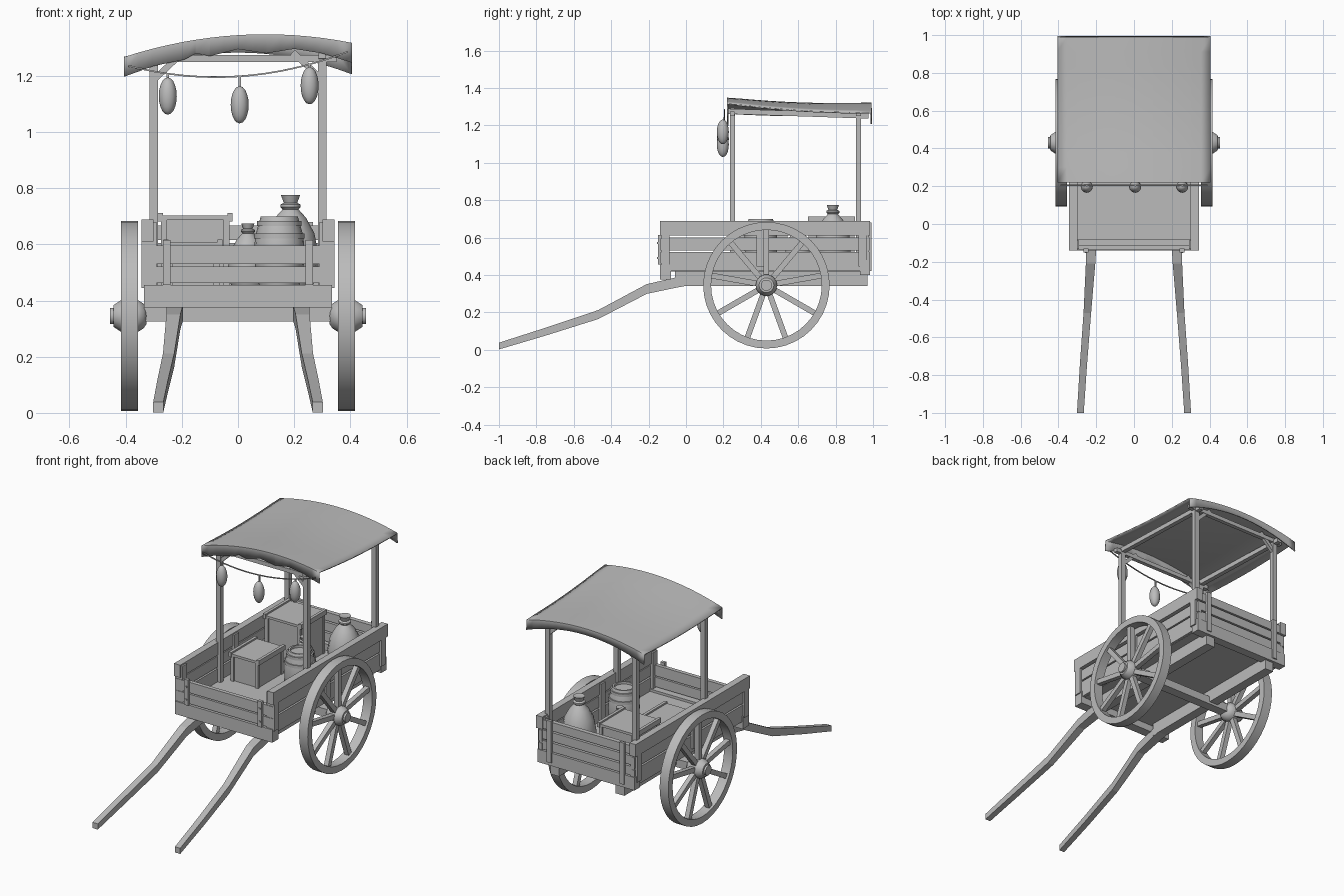
import bpy, bmesh, math
from mathutils import Vector, Matrix

if "Cube" in bpy.data.objects:
    bpy.data.objects.remove(bpy.data.objects["Cube"])

MAT = bpy.data.materials.new("plain_grey")
MAT.diffuse_color = (0.5, 0.5, 0.5, 1)
MAT.use_nodes = True
MAT.node_tree.nodes["Principled BSDF"].inputs["Base Color"].default_value = MAT.diffuse_color


def finish(name, bm, smooth=False):
    bmesh.ops.recalc_face_normals(bm, faces=bm.faces[:])
    me = bpy.data.meshes.new(name)
    bm.to_mesh(me)
    bm.free()
    me.materials.append(MAT)
    ob = bpy.data.objects.new(name, me)
    bpy.context.collection.objects.link(ob)
    if smooth:
        bpy.ops.object.select_all(action='DESELECT')
        ob.select_set(True)
        bpy.context.view_layer.objects.active = ob
        bpy.ops.object.shade_smooth_by_angle(angle=math.radians(35))
    return ob


def box(name, x, y, z):
    bm = bmesh.new()
    size = (x[1] - x[0], y[1] - y[0], z[1] - z[0])
    mid = ((x[0] + x[1]) / 2, (y[0] + y[1]) / 2, (z[0] + z[1]) / 2)
    bmesh.ops.create_cube(bm, size=1, matrix=Matrix.Translation(mid) @ Matrix.Diagonal((*size, 1)))
    return finish(name, bm)


def pair(name, x, y, z):
    box(name + "_right", x, y, z)
    box(name + "_left", (-x[1], -x[0]), y, z)


def skin(bm, rings, caps=True):
    rows = [[bm.verts.new(p) for p in r] for r in rings]
    n = len(rows[0])
    for a, b in zip(rows, rows[1:]):
        for i in range(n):
            j = (i + 1) % n
            bm.faces.new((a[i], a[j], b[j], b[i]))
    if caps:
        bm.faces.new(rows[0])
        bm.faces.new(rows[-1])
    else:
        for i in range(n):
            j = (i + 1) % n
            bm.faces.new((rows[-1][i], rows[-1][j], rows[0][j], rows[0][i]))


def lathe(name, profile, at, axis='Z', n=16, caps=True):
    """Turn (radius, height) points around an axis."""
    rings = []
    for r, h in profile:
        ring = []
        for i in range(n):
            a = 2 * math.pi * i / n
            c, s = r * math.cos(a), r * math.sin(a)
            ring.append(Vector(at) + Vector((c, s, h) if axis == 'Z' else (h, c, s)))
        rings.append(ring)
    bm = bmesh.new()
    skin(bm, rings, caps)
    return finish(name, bm, True)


def bar(name, a, b, w, d, up=(0, 1, 0)):
    """Square bar between two points; d is its size along 'up'."""
    a, b, up = Vector(a), Vector(b), Vector(up)
    side = (b - a).cross(up).normalized() * w / 2
    u = up * d / 2
    bm = bmesh.new()
    skin(bm, [[p + side + u, p + side - u, p - side - u, p - side + u] for p in (a, b)])
    return finish(name, bm)


# Wheels: rim, nine spokes, turned hub
WY, WZ = 0.43, 0.345
for s, tag in ((1, "right"), (-1, "left")):
    c = (s * 0.386, WY, WZ)
    lathe("wheel_rim_" + tag, [(0.338, -0.03), (0.338, 0.03), (0.296, 0.03), (0.296, -0.03)],
          c, 'X', 40, caps=False)
    for k in range(9):
        a = math.radians(90 + 40 * k)
        d = Vector((0, math.cos(a), math.sin(a)))
        bar("wheel_spoke_" + tag, Vector(c) + d * 0.03, Vector(c) + d * 0.30, 0.03, 0.03, (1, 0, 0))
    hub = [(0.03, -0.06), (0.045, -0.05), (0.058, -0.03), (0.058, 0.03), (0.04, 0.057), (0.03, 0.058), (0.03, 0.07)]
    lathe("wheel_hub_" + tag, [(r, h * s) for r, h in hub], c, 'X', 14)
box("axle_beam", (-0.36, 0.36), (0.40, 0.46), (0.325, 0.375))

# Chassis and floor
pair("chassis_beam", (0.195, 0.255), (-0.06, 0.97), (0.34, 0.418))
box("floor", (-0.315, 0.315), (-0.12, 0.96), (0.418, 0.44))
box("front_sill", (-0.335, 0.335), (-0.14, -0.08), (0.375, 0.455))
box("rear_sill", (-0.335, 0.335), (0.93, 0.985), (0.40, 0.48))

# Curved pull handles
path = [(0.225, 0.02, 0.38, 0.06, 0.07), (0.225, -0.05, 0.36, 0.06, 0.055), (0.23, -0.21, 0.325, 0.05, 0.052),
        (0.247, -0.47, 0.188, 0.04, 0.048), (0.268, -0.75, 0.097, 0.038, 0.042), (0.284, -1.0, 0.02, 0.036, 0.036)]
for s, tag in ((1, "right"), (-1, "left")):
    bm = bmesh.new()
    skin(bm, [[(s * x + i * w / 2, y, z + j * h / 2) for i, j in ((1, 1), (1, -1), (-1, -1), (-1, 1))]
              for x, y, z, w, h in path])
    finish("handle_" + tag, bm)

# Side walls
pair("side_lower_board", (0.305, 0.33), (-0.13, 0.98), (0.42, 0.522))
pair("side_middle_board", (0.305, 0.33), (-0.13, 0.98), (0.532, 0.60))
pair("side_top_rail", (0.30, 0.343), (-0.14, 0.985), (0.61, 0.688))
for y in (-0.11, 0.40, 0.945):
    pair("side_upright", (0.29, 0.343), (y - 0.022, y + 0.022), (0.445, 0.68))

# Front and rear walls with brackets and bolts
for z0, z1 in ((0.462, 0.522), (0.53, 0.596)):
    box("front_board", (-0.335, 0.335), (-0.135, -0.11), (z0, z1))
for z0, z1 in ((0.485, 0.54), (0.55, 0.605), (0.615, 0.668)):
    box("rear_board", (-0.325, 0.325), (0.95, 0.978), (z0, z1))
pair("front_bracket", (0.24, 0.267), (-0.15, -0.13), (0.455, 0.615))
pair("rear_bracket", (0.235, 0.267), (0.975, 0.992), (0.42, 0.68))
for z in (0.49, 0.57):
    pair("front_bolt", (0.248, 0.259), (-0.154, -0.148), (z - 0.005, z + 0.005))

# Canopy frame
for y in (0.248, 0.922):
    pair("canopy_post", (0.284, 0.315), (y - 0.014, y + 0.014), (0.44, 1.275))
    bar("canopy_cross_beam", (-0.35, y, 1.262), (0.35, y, 1.262), 0.025, 0.025)
    for s in (-1, 1):
        bar("canopy_brace", (s * 0.295, y, 1.19), (s * 0.195, y, 1.285), 0.022, 0.02)
for s in (-1, 1):
    bar("canopy_side_rail", (s * 0.30, 0.225, 1.275), (s * 0.30, 0.975, 1.25), 0.028, 0.028, (0, 0, 1))


# Canopy cloth: arched sheet with ragged front and plain rear drop
def roof_z(x, t):
    return 1.342 - 0.024 * t - 0.012 * math.sin(math.pi * t) + 0.062 * x * (1 - t) - 0.32 * x * x


hem = [(-0.405, 1.197), (-0.3, 1.235), (-0.19, 1.258), (-0.15, 1.28), (-0.10, 1.27), (0.0, 1.295),
       (0.1, 1.28), (0.2, 1.296), (0.3, 1.28), (0.405, 1.247)]


def hem_z(x):
    for (xa, za), (xb, zb) in zip(hem, hem[1:]):
        if x <= xb + 1e-6:
            return za + (zb - za) * (x - xa) / (xb - xa)


xs = sorted({round(-0.405 + 0.81 * i / 16, 4) for i in range(17)} | {h[0] for h in hem})
rows = [[(x, 0.223, hem_z(x)) for x in xs]]
rows += [[(x, 0.223 + 0.765 * k / 10, roof_z(x, k / 10)) for x in xs] for k in range(11)]
rows += [[(x, 0.99, roof_z(x, 1) - 0.035 - 0.15 * x * x) for x in xs]]
bm = bmesh.new()
grid = [[bm.verts.new(p) for p in r] for r in rows]
for a, b in zip(grid, grid[1:]):
    for i in range(len(xs) - 1):
        bm.faces.new((a[i], a[i + 1], b[i + 1], b[i]))
roof = finish("canopy_cloth", bm, True)
mod = roof.modifiers.new("thickness", 'SOLIDIFY')
mod.thickness = 0.008
mod.offset = 0


# Lantern string
def rope_z(x):
    return 1.198 + 0.064 * x + 0.41 * x * x


pts = [Vector((x, 0.205, rope_z(x))) for x in [-0.39 + 0.78 * i / 16 for i in range(17)]]
bm = bmesh.new()
skin(bm, [[p + Vector((0, 0.004 * math.cos(a), 0.004 * math.sin(a))) for a in (0.8, 2.37, 3.94, 5.5)] for p in pts])
finish("lantern_rope", bm)
for x, z in ((-0.25, 1.128), (0.006, 1.097), (0.255, 1.165)):
    prof = [(0.031 * math.sin(a) + 0.001, -0.066 * math.cos(a)) for a in [math.pi * i / 10 for i in range(11)]]
    lathe("lantern", prof, (x, 0.197, z), n=12)
    box("lantern_cord", (x - 0.004, x + 0.004), (0.199, 0.207), (z + 0.05, rope_z(x)))


# Crates: body, corner posts, lid and lid battens
def crate(name, x, y, z):
    box(name + "_body", (x[0] + 0.015, x[1] - 0.015), (y[0] + 0.01, y[1] - 0.01), (z[0], z[1] - 0.02))
    box(name + "_lid", x, y, (z[1] - 0.025, z[1] - 0.01))
    for i in (0, 1):
        sx = 1 - 2 * i
        bx = sorted((x[i], x[i] + sx * 0.018))
        box(name + "_batten", bx, (y[0] - 0.004, y[1] + 0.004), (z[1] - 0.03, z[1]))
        for j in (0, 1):
            by = sorted((y[j], y[j] + (1 - 2 * j) * 0.02))
            box(name + "_corner", sorted((x[i] + sx * 0.01, x[i] + sx * 0.032)), by, (z[0], z[1] - 0.02))


crate("small_crate", (-0.265, -0.055), (0.29, 0.54), (0.44, 0.618))
crate("large_crate", (-0.285, -0.02), (0.655, 0.90), (0.44, 0.712))

# Barrel with hoops and recessed top
lathe("barrel", [(0.068, 0.44), (0.085, 0.50), (0.09, 0.565), (0.086, 0.63), (0.066, 0.70), (0.056, 0.70), (0.056, 0.685)],
      (0.147, 0.40, 0), n=18)
for z, r in ((0.51, 0.09), (0.63, 0.09), (0.675, 0.079)):
    lathe("barrel_hoop", [(r - 0.012, z - 0.009), (r, z - 0.009), (r, z + 0.009), (r - 0.012, z + 0.009)],
          (0.147, 0.40, 0), n=18, caps=False)

# Tied sacks
sack = [(0.07, 0), (0.095, 0.04), (0.10, 0.12), (0.085, 0.20), (0.055, 0.255), (0.028, 0.285),
        (0.036, 0.293), (0.036, 0.302), (0.024, 0.308), (0.034, 0.335), (0.02, 0.332)]
for name, at, k in (("large_sack", (0.187, 0.785, 0.44), 1.0), ("small_sack", (0.035, 0.60, 0.44), 0.70)):
    lathe(name, [(r * k, h * k) for r, h in sack], at, n=14)
